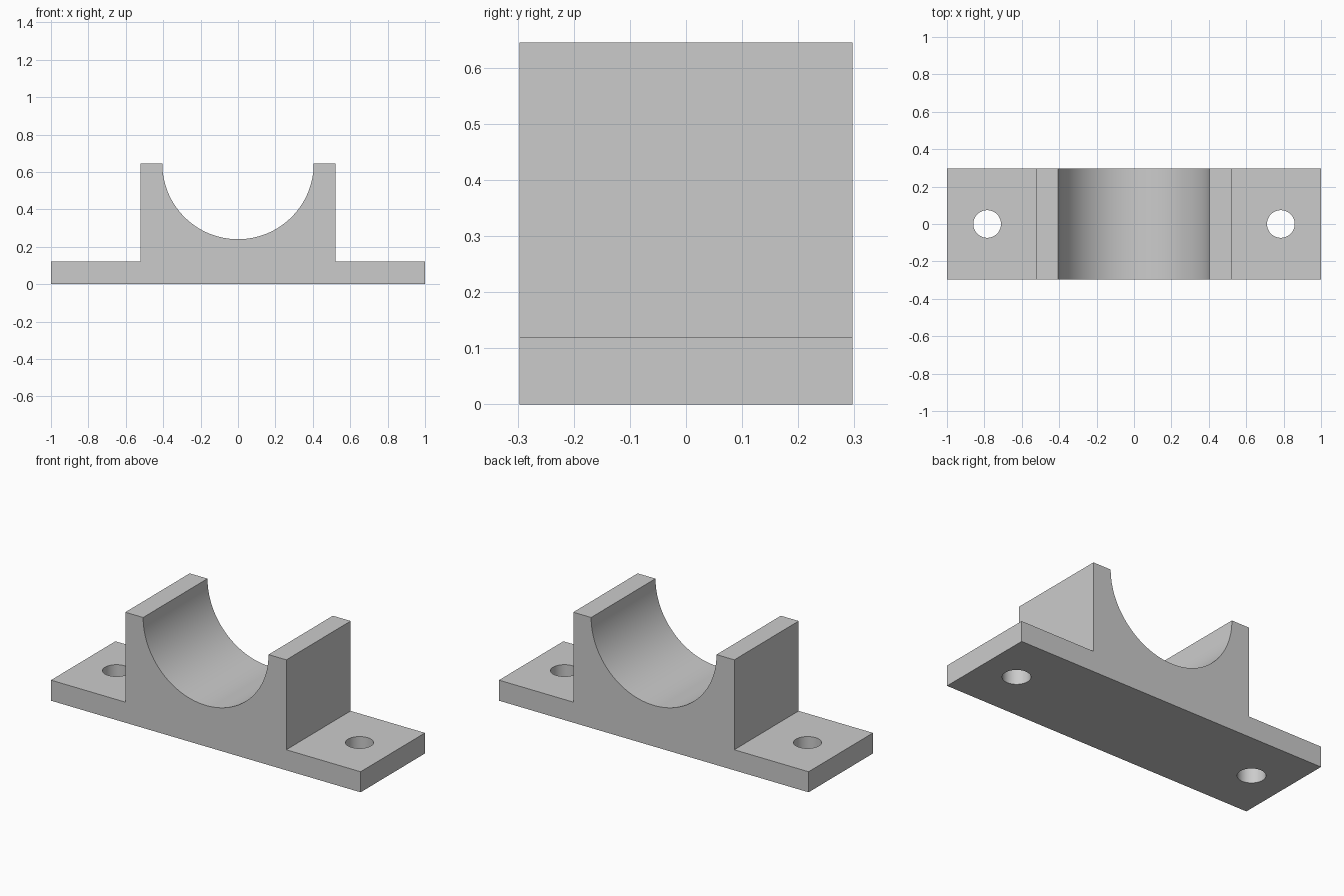
import bpy, bmesh, math

if "Cube" in bpy.data.objects:
    bpy.data.objects.remove(bpy.data.objects["Cube"], do_unlink=True)

HALF_DEPTH = 0.297
TOP, PLATE = 0.645, 0.12
BLOCK_X, BORE_R = 0.52, 0.405
HOLE_X, HOLE_R = 0.785, 0.074
ARC_STEPS = 64

# Plain grey material
grey = bpy.data.materials.new("plain_grey")
grey.use_nodes = True
colour = (0.6, 0.6, 0.6, 1)
grey.diffuse_color = colour
grey.node_tree.nodes["Principled BSDF"].inputs["Base Color"].default_value = colour

# Stepped outline with a half-round cradle, as x and z
right = [(1, 0), (1, PLATE), (BLOCK_X, PLATE), (BLOCK_X, TOP)]
arc = []
for i in range(ARC_STEPS + 1):
    a = -math.pi * i / ARC_STEPS
    arc.append((BORE_R * math.cos(a), TOP + BORE_R * math.sin(a)))
outline = right + arc + [(-x, z) for x, z in reversed(right)]

# Saddle bracket extruded from front to back
bm = bmesh.new()
face = bm.faces.new([bm.verts.new((x, -HALF_DEPTH, z)) for x, z in outline])
new = bmesh.ops.extrude_face_region(bm, geom=[face])["geom"]
bmesh.ops.translate(bm, vec=(0, 2 * HALF_DEPTH, 0),
                    verts=[v for v in new if isinstance(v, bmesh.types.BMVert)])
bmesh.ops.recalc_face_normals(bm, faces=bm.faces)
mesh = bpy.data.meshes.new("saddle_bracket")
bm.to_mesh(mesh)
bm.free()
mesh.materials.append(grey)
bracket = bpy.data.objects.new("saddle_bracket", mesh)
bpy.context.collection.objects.link(bracket)
bpy.context.view_layer.objects.active = bracket

# Bolt hole through each foot
for side in (-1, 1):
    bpy.ops.mesh.primitive_cylinder_add(vertices=48, radius=HOLE_R, depth=0.5,
                                        location=(side * HOLE_X, 0, PLATE / 2))
    cutter = bpy.context.object
    cutter.name = "hole_cutter"
    cutter.hide_render = True
    cutter.data.materials.append(grey)
    bpy.context.view_layer.objects.active = bracket
    cut = bracket.modifiers.new("bolt_hole", 'BOOLEAN')
    cut.operation, cut.solver, cut.object = 'DIFFERENCE', 'EXACT', cutter
    bpy.ops.object.modifier_apply(modifier=cut.name)
    bpy.data.objects.remove(cutter, do_unlink=True)

# Smooth round surfaces, sharp edges
bpy.ops.object.select_all(action='DESELECT')
bracket.select_set(True)
bpy.context.view_layer.objects.active = bracket
bpy.ops.object.shade_smooth_by_angle(angle=math.radians(30))
